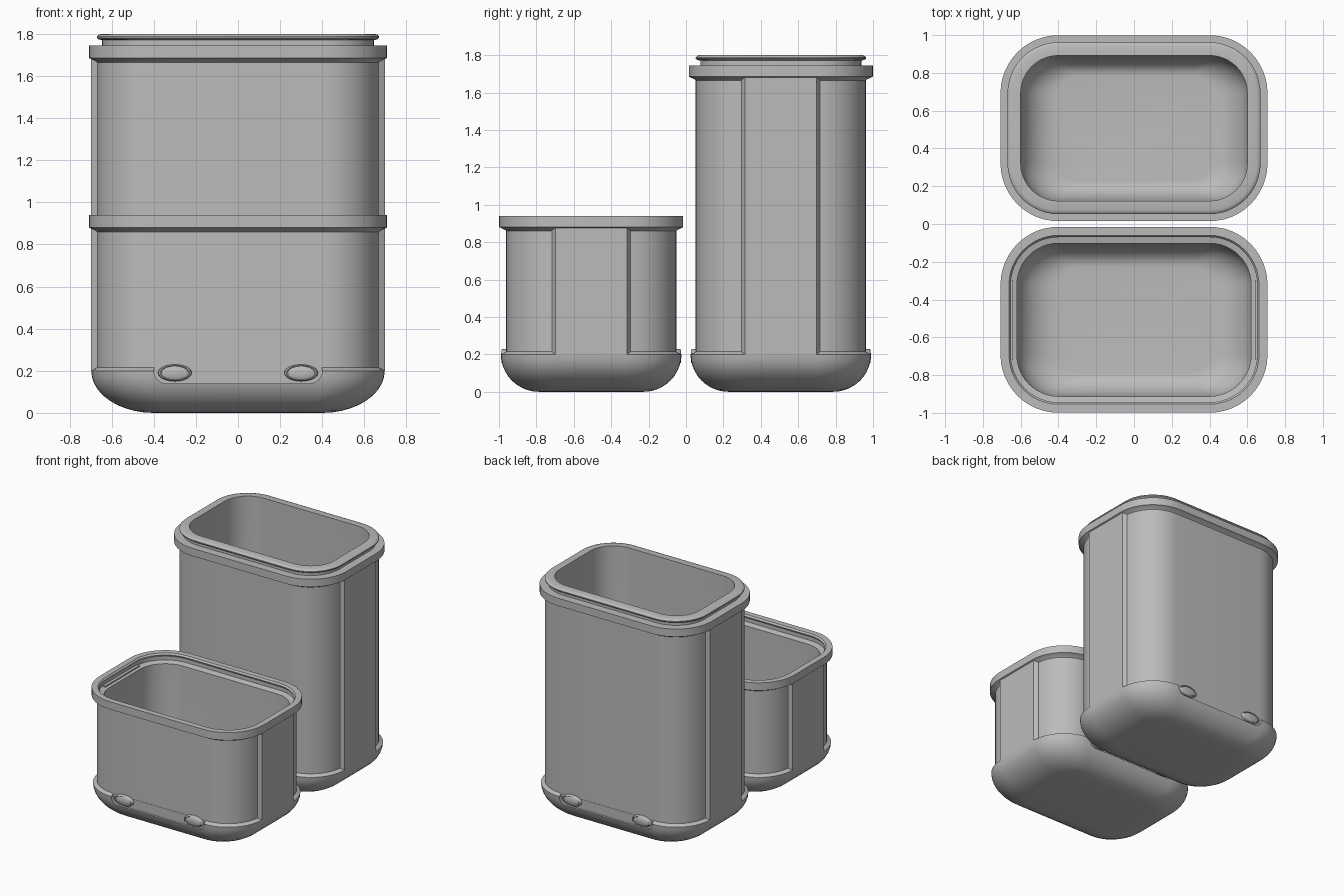
import bpy, bmesh, math

cube = bpy.data.objects.get("Cube")
if cube:
    bpy.data.objects.remove(cube, do_unlink=True)

grey = bpy.data.materials.new("Grey plastic")
grey.use_nodes = True
COLOUR = (0.5, 0.5, 0.5, 1)
grey.diffuse_color = COLOUR
grey.node_tree.nodes["Principled BSDF"].inputs["Base Color"].default_value = COLOUR

CORE_X, CORE_Y = 0.4, 0.185   # centres of the rounded corners
SEG = 12
BODY_R, BASE_R, RIM_R = 0.27, 0.297, 0.307


def ring(z, rx, ry=None, core_x=CORE_X):
    """Rounded rectangle at height z."""
    ry = rx if ry is None else ry
    pts = []
    for q in range(4):
        sx = 1 if q in (0, 3) else -1
        sy = 1 if q < 2 else -1
        for i in range(SEG + 1):
            a = (q + i / SEG) * math.pi / 2
            pts.append((sx * core_x + rx * math.cos(a), sy * CORE_Y + ry * math.sin(a), z))
    return pts


def bowl(z0, z1, radius, steps=10):
    """Rings of a rounded bottom, from the flat floor up to the wall."""
    rings = []
    for i in range(steps + 1):
        a = i / steps * math.pi / 2
        s = math.sin(a)
        rx = 0.12 + (radius - 0.12) * s
        ry = 0.095 + (radius - 0.095) * s
        rings.append(ring(z1 - (z1 - z0) * math.cos(a), rx, ry, 0.28 + (CORE_X - 0.28) * s))
    return rings


def finish(name, bm, y):
    bmesh.ops.recalc_face_normals(bm, faces=bm.faces)
    mesh = bpy.data.meshes.new(name)
    bm.to_mesh(mesh)
    bm.free()
    mesh.materials.append(grey)
    obj = bpy.data.objects.new(name, mesh)
    obj.location.y = y
    bpy.context.collection.objects.link(obj)
    return obj


def smooth(obj):
    bpy.ops.object.select_all(action='DESELECT')
    obj.select_set(True)
    bpy.context.view_layer.objects.active = obj
    bpy.ops.object.shade_smooth_by_angle(angle=math.radians(28))


def loft(name, rings, y):
    bm = bmesh.new()
    loops = [[bm.verts.new(p) for p in r] for r in rings]
    for a, b in zip(loops, loops[1:]):
        for i in range(len(a)):
            j = (i + 1) % len(a)
            bm.faces.new((a[i], a[j], b[j], b[i]))
    bm.faces.new(loops[0])
    bm.faces.new(loops[-1])
    return finish(name, bm, y)


def prism(name, outline, offset, y):
    """Extrude an outline of 3D points along an offset."""
    bm = bmesh.new()
    face = bm.faces.new([bm.verts.new(p) for p in outline])
    out = bmesh.ops.extrude_face_region(bm, geom=[face])
    verts = [v for v in out["geom"] if isinstance(v, bmesh.types.BMVert)]
    bmesh.ops.translate(bm, verts=verts, vec=offset)
    return finish(name, bm, y)


def cut_notch(obj, side, y):
    """Rounded notch in the base where the wall runs further down."""
    half, low, high, r = 0.4, 0.14, 0.3, 0.06
    right = [(half, high)]
    for i in range(7):
        a = i / 6 * math.pi / 2
        right.append((half - r + r * math.cos(a), low + r - r * math.sin(a)))
    outline = right + [(-x, z) for x, z in reversed(right)]
    wall = side * (CORE_Y + BODY_R + 0.001)
    cutter = prism("notch_cutter", [(x, wall, z) for x, z in outline], (0, side * 0.2, 0), y)
    cutter.hide_render = True
    bpy.context.view_layer.update()
    mod = obj.modifiers.new("Notch", 'BOOLEAN')
    mod.operation, mod.solver, mod.object = 'DIFFERENCE', 'EXACT', cutter
    bpy.context.view_layer.objects.active = obj
    bpy.ops.object.modifier_apply(modifier=mod.name)
    bpy.data.objects.remove(cutter, do_unlink=True)


def button(name, x, side, y):
    """Oval button with a rolled border and shallow domed centre."""
    profile = [(1, -0.02), (1, 0.012), (0.95, 0.02), (0.87, 0.024), (0.8, 0.02),
               (0.55, 0.025), (0.2, 0.027)]
    wall = CORE_Y + BODY_R
    rings = []
    for s, d in profile:
        rings.append([(x + 0.08 * s * math.cos(i * math.pi / 16), side * (wall + d),
                       0.19 + 0.04 * s * math.sin(i * math.pi / 16)) for i in range(32)])
    smooth(loft(name, rings, y))


def container(label, y, rim_top, mouth, inner_r):
    rim_low = rim_top - 0.06
    # outer wall, rim, mouth and hollow inside as one skin
    rings = bowl(0, 0.2, BASE_R)
    rings += [ring(z, r) for z, r in (
        (0.202, BASE_R - 0.004), (0.215, BODY_R), (rim_low - 0.02, BODY_R),
        (rim_low - 0.015, BODY_R + 0.005), (rim_low, RIM_R), (rim_top, RIM_R))]
    rings += [ring(rim_top + dz, r) for dz, r in mouth]
    rings += reversed(bowl(0.05, 0.25, inner_r))
    body = loft(label + "_container", rings, y)
    for side in (-1, 1):
        cut_notch(body, side, y)
    smooth(body)
    # raised side panels and oval buttons
    for side, word in ((-1, "right"), (1, "left")):
        wall, face = CORE_X + BODY_R - 0.03, CORE_X + BASE_R
        outline = [(wall, -0.21), (wall + 0.03, -0.21), (face, -0.192),
                   (face, 0.192), (wall + 0.03, 0.21), (wall, 0.21)]
        prism(f"{label}_{word}_panel", [(side * px, py, 0.2) for px, py in outline],
              (0, 0, rim_low - 0.2 + 0.01), y)
        for end, end_word in ((-1, "front"), (1, "back")):
            button(f"{label}_{end_word}_{word}_button", side * 0.3, end, y)


# short container with a stepped socket mouth
container("short", -0.507, 0.94,
          [(0, 0.262), (-0.012, 0.252), (-0.03, 0.262), (-0.055, 0.262), (-0.065, 0.22)], 0.22)
# tall container with a neck and rolled lip
container("tall", 0.507, 1.745,
          [(0, 0.245), (0.025, 0.245), (0.029, 0.262), (0.036, 0.27), (0.043, 0.27),
           (0.051, 0.262), (0.055, 0.25), (0.055, 0.2)], 0.2)
